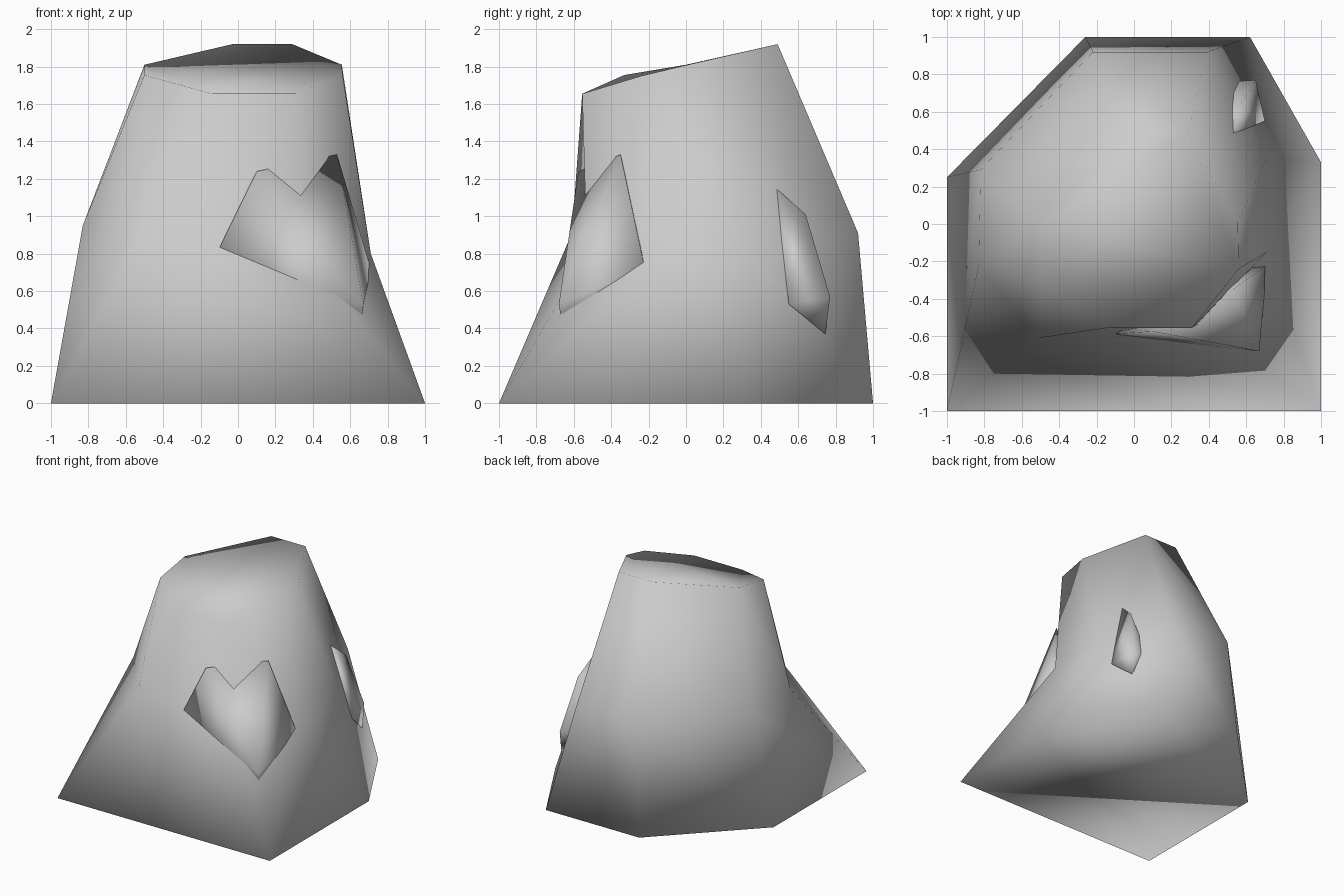
import bpy, bmesh

if "Cube" in bpy.data.objects:
    bpy.data.objects.remove(bpy.data.objects["Cube"])

def finish(bm, name):
    bmesh.ops.recalc_face_normals(bm, faces=bm.faces[:])
    for f in bm.faces:
        f.smooth = True
    me = bpy.data.meshes.new(name)
    bm.to_mesh(me)
    bm.free()
    ob = bpy.data.objects.new(name, me)
    bpy.context.collection.objects.link(ob)
    return ob

def chip(name, pts):
    """Small rock shard: convex hull of a few corner points."""
    bm = bmesh.new()
    for p in pts:
        bm.verts.new(p)
    res = bmesh.ops.convex_hull(bm, input=bm.verts[:])
    loose = [v for v in bm.verts if not v.link_faces]
    bmesh.ops.delete(bm, geom=loose, context='VERTS')
    return finish(bm, name)

# Main boulder: three matching rings (repeated base corners merge into triangles)
base = [(-1, -1, 0), (-1, -1, 0), (1, -1, 0), (1, -1, 0),
        (1, .33, 0), (.62, 1, 0), (-.26, 1, 0), (-1, .25, 0)]
middle = [(-.83, -.22, .95), (-.51, -.61, .91), (.35, -.53, .8), (.71, -.15, .8),
          (.71, .35, .8), (.39, .92, .91), (-.22, .92, .91), (-.82, .29, .93)]
crown = [(-.5, -.33, 1.755), (-.14, -.555, 1.655), (.31, -.555, 1.655), (.56, -.24, 1.75),
         (.555, .01, 1.81), (.29, .49, 1.92), (-.03, .49, 1.92), (-.5, 0, 1.81)]

bm = bmesh.new()
cache = {}
def vert(p):
    if p not in cache:
        cache[p] = bm.verts.new(p)
    return cache[p]

for low, high in ((base, middle), (middle, crown)):
    for i in range(8):
        j = (i + 1) % 8
        a, b, c, d = low[i], low[j], high[j], high[i]
        # split each panel along b-d, the outward fold
        for tri in ((a, b, d), (b, c, d)):
            if len(set(tri)) == 3:
                bm.faces.new([vert(p) for p in tri])
bm.faces.new([vert(p) for p in dict.fromkeys(base)])
bm.faces.new([vert(p) for p in crown])
finish(bm, "boulder")

# Shards bulging out of the front right and back right corners
chip("front_shard", [(-.12, -.59, .79), (.1, -.575, 1.24), (.53, -.35, 1.33),
                     (.67, -.68, .53), (.66, -.66, .4), (.67, -.45, .4),
                     (.71, -.22, .72), (.3, -.2, .7)])
chip("back_shard", [(.53, .48, 1.15), (.57, .64, 1.01), (.65, .77, .57),
                    (.65, .745, .37), (.7, .55, .53), (.5, .76, .6), (.3, .5, .7)])
